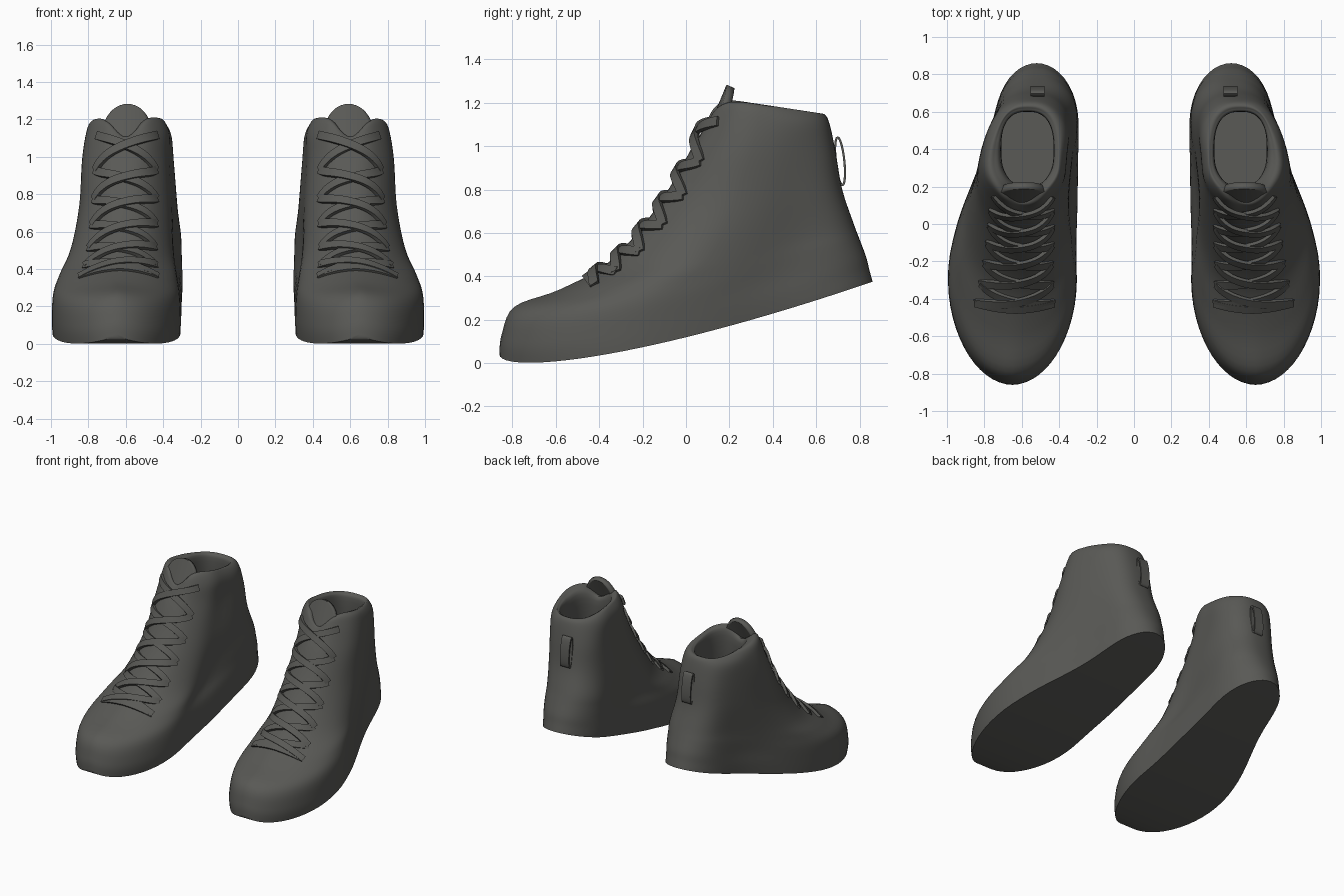
import bpy
import bmesh
import math
from mathutils import Vector
from mathutils.bvhtree import BVHTree

cube = bpy.data.objects.get("Cube")
if cube:
    bpy.data.objects.remove(cube)

charcoal = bpy.data.materials.new("charcoal_grey")
charcoal.use_nodes = True
charcoal.diffuse_color = (0.1, 0.1, 0.092, 1)
shader = charcoal.node_tree.nodes["Principled BSDF"]
shader.inputs["Base Color"].default_value = charcoal.diffuse_color
shader.inputs["Roughness"].default_value = 0.8

SEGMENTS = 72
STEPS = 5

# Each ring: front y, z, back y, z, sag, five widths front to back, front and back centre x
OUTER = [
    (-.86, .04, .86, .375, .25, .39, .38, .32, .28, .36, .65, .52),
    (-.85, .13, .845, .43, .22, .40, .38, .32, .28, .35, .65, .52),
    (-.79, .26, .83, .49, .17, .38, .37, .31, .27, .34, .65, .52),
    (-.58, .34, .80, .57, .10, .35, .34, .28, .26, .32, .64, .52),
    (-.35, .47, .77, .65, .06, .27, .29, .26, .25, .29, .62, .52),
    (-.14, .71, .72, .80, .02, .22, .25, .25, .24, .25, .60, .54),
    (.02, .98, .69, .97, 0, .20, .235, .235, .23, .23, .60, .55),
    (.085, 1.13, .665, 1.09, 0, .19, .225, .225, .22, .21, .59, .56),
    (.115, 1.21, .645, 1.14, 0, .16, .2, .2, .19, .18, .59, .56),
]
LINING = [
    (.15, 1.22, .62, 1.145, 0, .14, .17, .17, .16, .16, .58, .57),
    (.2, 1.15, .60, 1.09, 0, .13, .14, .14, .14, .14, .57, .57),
    (.18, .8, .62, .75, 0, .14, .15, .15, .15, .15, .57, .57),
    (.14, .5, .64, .5, 0, .15, .16, .16, .16, .16, .57, .56),
]
RINGS = OUTER + LINING


def spline(values, t):
    """Smooth curve through evenly spaced values."""
    last = len(values) - 1
    i = min(int(t), last - 1)
    f = t - i
    a, b, c, d = (values[max(0, min(last, i + k))] for k in (-1, 0, 1, 2))
    return b + f / 2 * (c - a + f * (2 * a - 5 * b + 4 * c - d + f * (3 * (b - c) + d - a)))


def shoe_ring(level, notch):
    row = [spline(column, level) for column in zip(*RINGS)]
    yf, zf, yb, zb, sag = row[:5]
    power = 1 - 0.22 * min(1, level / 5)
    dip = notch * max(0, 1 - abs(level - 8.5) / 2.5)
    points = []
    for k in range(SEGMENTS):
        a = math.tau * k / SEGMENTS
        s, c = math.sin(a), math.cos(a)
        u = (1 - math.copysign(abs(c) ** power, c)) / 2
        t = max(0, min(1, (u - .35) / .55))
        centre = row[10] + (row[11] - row[10]) * t * t * (3 - 2 * t)
        x = centre + math.copysign(abs(s) ** power, s) * spline(row[5:10], u * 4)
        z = zf + (zb - zf) * u - sag * math.sqrt(u) * (1 - u)
        if u < .5:
            z -= dip * math.exp(-((x - .6) / .08) ** 2)
        points.append((x, yf + (yb - yf) * u, z))
    return points


def build_body(notch):
    bm = bmesh.new()
    count = (len(RINGS) - 1) * STEPS + 1
    rings = [[bm.verts.new(p) for p in shoe_ring(i / STEPS, notch)] for i in range(count)]
    for low, high in zip(rings, rings[1:]):
        for k in range(SEGMENTS):
            n = (k + 1) % SEGMENTS
            bm.faces.new((low[k], low[n], high[n], high[k]))
    # Sole and insole, filled across from side to side
    for ring in (rings[0], rings[-1]):
        for k in range(SEGMENTS // 2):
            quad = [ring[k], ring[k + 1], ring[-k - 1], ring[-k]]
            bm.faces.new(list(dict.fromkeys(quad)))
    return bm


def add_part(name, bm, thickness=0):
    """Turn a left part into an object mirrored to the right."""
    bmesh.ops.recalc_face_normals(bm, faces=bm.faces)
    mesh = bpy.data.meshes.new(name)
    bm.to_mesh(mesh)
    bm.free()
    mesh.materials.append(charcoal)
    obj = bpy.data.objects.new(name, mesh)
    bpy.context.collection.objects.link(obj)
    bpy.ops.object.select_all(action='DESELECT')
    obj.select_set(True)
    bpy.context.view_layer.objects.active = obj
    bpy.ops.object.shade_smooth_by_angle(angle=math.radians(40))
    if thickness:
        solid = obj.modifiers.new("thickness", 'SOLIDIFY')
        solid.thickness = thickness
        solid.offset = 0
    mirror = obj.modifiers.new("pair", 'MIRROR')
    mirror.use_mirror_merge = False
    return obj


def add_ribbon(bm, path, normals, width, thick, closed=False):
    """Sweep a flat band along a path."""
    n = len(path)
    loops = []
    for i, (p, normal) in enumerate(zip(path, normals)):
        after = path[(i + 1) % n] if closed else path[min(i + 1, n - 1)]
        before = path[i - 1] if closed else path[max(i - 1, 0)]
        side = normal.cross(after - before).normalized() * width / 2
        up = normal * thick / 2
        loops.append([bm.verts.new(p + v) for v in (side + up, up - side, -side - up, side - up)])
    pairs = list(zip(loops, loops[1:]))
    if closed:
        pairs.append((loops[-1], loops[0]))
    else:
        bm.faces.new(loops[0])
        bm.faces.new(loops[-1])
    for a, b in pairs:
        for k in range(4):
            bm.faces.new((a[k], a[k - 1], b[k - 1], b[k]))


# Shoe body with collar and lining
guide = build_body(0)
surface = BVHTree.FromBMesh(guide)
guide.free()
add_part("shoe_body", build_body(.13))

# Tongue
bm = bmesh.new()
rows = []
for i in range(17):
    t = math.sin(i / 16 * math.pi / 2)
    half = .14 * math.sqrt(max(.004, 1 - t ** 4))
    rows.append([bm.verts.new((.6 - .01 * t + half * s / 6,
                               .05 + .155 * t + 1.5 * (half * s / 6) ** 2,
                               .9 + .375 * t)) for s in range(-6, 7)])
for a, b in zip(rows, rows[1:]):
    for k in range(12):
        bm.faces.new((a[k], a[k + 1], b[k + 1], b[k]))
add_part("tongue", bm, .04)

# Laces: crossing bands wrapped over the throat
EYELETS = [(-.45, .40), (-.36, .465), (-.26, .56), (-.16, .68), (-.07, .81), (.01, .96), (.09, 1.14)]


def add_lace(bm, start, end, direction, lift):
    path, normals = [], []
    for i in range(25):
        f = i / 24
        row = start + (end - start) * f
        y, z = (spline(column, row) for column in zip(*EYELETS))
        tilt = row / (len(EYELETS) - 1)
        out = Vector((0, -.6 - .3 * tilt, .8 - .4 * tilt)).normalized()
        core = Vector((.64 - .045 * tilt, y, z)) - out * .2
        reach = direction * (2 * f - 1) * (.27 - .04 * tilt)
        ray = (out * .2 + Vector((reach, 0, 0))).normalized()
        hit = surface.ray_cast(core + ray * .6, -ray)[0]
        if hit:
            path.append(hit + ray * (.004 + lift * math.sin(math.pi * f)))
            normals.append(ray)
    if len(path) > 2:
        add_ribbon(bm, path, normals, .045, .02)


bm = bmesh.new()
add_lace(bm, 0, 0, 1, .004)
for i in range(len(EYELETS) - 1):
    add_lace(bm, i, i + 1, 1, .006)
    add_lace(bm, i, i + 1, -1, .016)
add_part("laces", bm)

# Heel pull loop
bm = bmesh.new()
path, normals = [], []
for i in range(28):
    a = math.tau * i / 28
    z = .93 + .11 * math.sin(a)
    path.append(Vector((.515, .71 - .1 * (z - .93) + .02 * math.cos(a), z)))
    normals.append(Vector((0, math.cos(a) * .11, math.sin(a) * .02)).normalized())
add_ribbon(bm, path, normals, .075, .01, closed=True)
add_part("heel_loop", bm)
